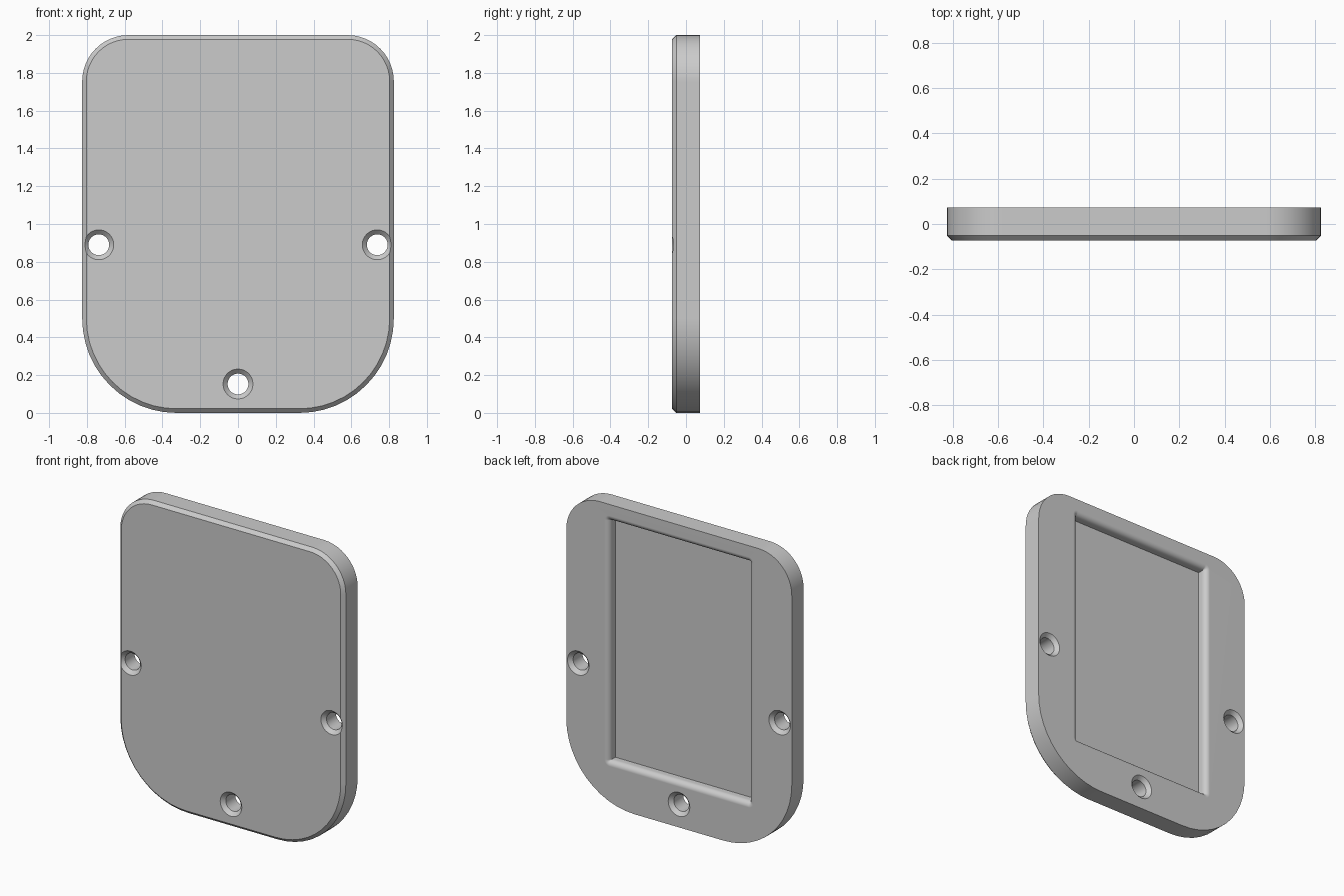
import bpy, bmesh
from math import sin, cos, pi

default = bpy.data.objects.get("Cube")
if default:
    bpy.data.objects.remove(default)

BACK, FRONT = 0.073, -0.073

grey = bpy.data.materials.new("light grey")
grey.use_nodes = True
colour = (0.6, 0.6, 0.6, 1)
grey.diffuse_color = colour
grey.node_tree.nodes["Principled BSDF"].inputs["Base Color"].default_value = colour


def outline(cx, half, z0, z1, low, high, steps=12):
    """Rounded rectangle in x and z, with low and high corner radii."""
    corners = [(half - high, z1 - high, high), (high - half, z1 - high, high),
               (low - half, z0 + low, low), (half - low, z0 + low, low)]
    points = []
    for i, (x, z, r) in enumerate(corners):
        for s in range(steps + 1):
            a = (i + s / steps) * pi / 2
            points.append((cx + x + r * cos(a), z + r * sin(a)))
    return points


def loft(name, rings):
    """Solid through (y, outline) rings."""
    bm = bmesh.new()
    loops = [[bm.verts.new((x, y, z)) for x, z in pts] for y, pts in rings]
    n = len(loops[0])
    for a, b in zip(loops, loops[1:]):
        for i in range(n):
            j = (i + 1) % n
            bm.faces.new((a[i], a[j], b[j], b[i]))
    bm.faces.new(loops[0])
    bm.faces.new(loops[-1])
    bmesh.ops.remove_doubles(bm, verts=bm.verts, dist=1e-5)
    bmesh.ops.recalc_face_normals(bm, faces=bm.faces)
    mesh = bpy.data.meshes.new(name)
    bm.to_mesh(mesh)
    bm.free()
    mesh.materials.append(grey)
    obj = bpy.data.objects.new(name, mesh)
    bpy.context.collection.objects.link(obj)
    return obj


# Plate with large lower corners and a chamfered front edge
def plate_ring(inset):
    return outline(0, 0.825 - inset, inset, 2 - inset, 0.5 - inset, 0.245 - inset)


chamfer = 0.022
plate = loft("cover_plate", [(FRONT, plate_ring(chamfer)),
                             (FRONT + chamfer, plate_ring(0)),
                             (BACK, plate_ring(0))])


# Back pocket: square floor corners and a rounded-over rim
def pocket_ring(grow):
    r = grow + 0.002
    return outline(0, 0.511 + grow, 0.303 - grow, 1.89 + grow, r, r, 6)


depth, fillet = 0.065, 0.035
rings = [(BACK - depth, pocket_ring(0))]
for s in range(7):
    a = s / 6 * pi / 2
    rings.append((BACK - fillet * (1 - sin(a)), pocket_ring(fillet * (1 - cos(a)))))
rings.append((BACK + 0.02, pocket_ring(fillet)))
cutters = [loft("pocket_cutter", rings)]

# Screw holes, countersunk on both faces
bore, sink = 0.055, 0.079
for x, z in ((-0.737, 0.89), (0.737, 0.89), (0, 0.153)):
    profile = [(FRONT - 0.02, sink), (FRONT, sink), (FRONT + sink - bore, bore),
               (BACK - sink + bore, bore), (BACK, sink), (BACK + 0.02, sink)]
    cutters.append(loft("hole_cutter", [
        (y, outline(x, r, z - r, z + r, r, r)) for y, r in profile]))

# Cut the openings
bpy.ops.object.select_all(action="DESELECT")
plate.select_set(True)
bpy.context.view_layer.objects.active = plate
for cutter in cutters:
    cutter.hide_render = True
    mod = plate.modifiers.new("cut", "BOOLEAN")
    mod.operation = "DIFFERENCE"
    mod.solver = "EXACT"
    mod.object = cutter
    bpy.ops.object.modifier_apply(modifier=mod.name)
    bpy.data.objects.remove(cutter)

# Smooth curves, crisp edges, flat large faces
bpy.ops.object.shade_smooth_by_angle()
weighted = plate.modifiers.new("flat_faces", "WEIGHTED_NORMAL")
weighted.keep_sharp = True
